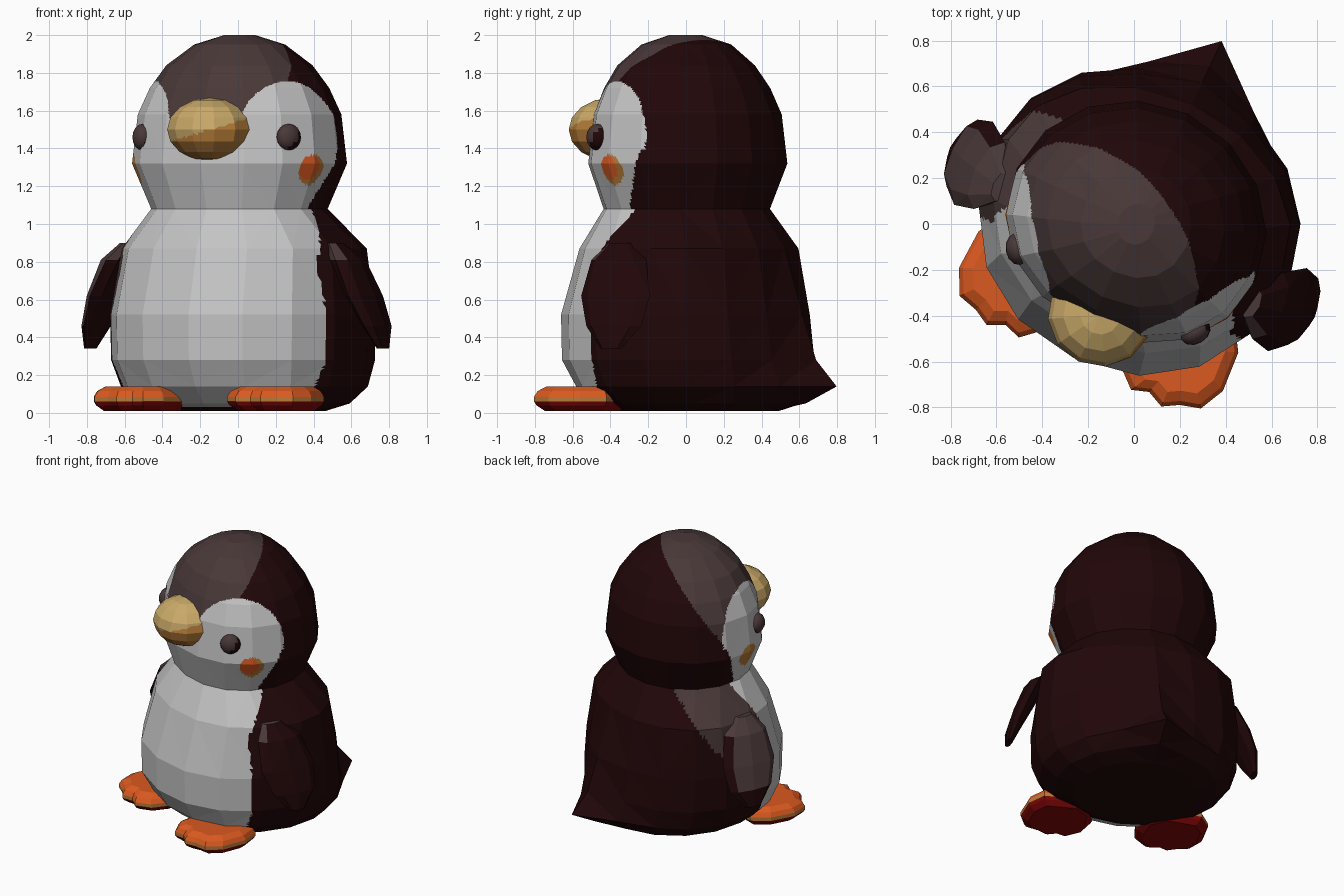
import bpy, bmesh
from math import sin, cos, pi, radians
from mathutils import Vector, Matrix

if "Cube" in bpy.data.objects:
    bpy.data.objects.remove(bpy.data.objects["Cube"])

# The figure is turned slightly about the vertical axis
POSE = Matrix.Translation((0.01, 0, 0)) @ Matrix.Rotation(radians(-25), 4, "Z")
GLOW = Vector((-0.64, -0.45, 0.6))

COLOURS = {
    "white": (0.55, 0.55, 0.55),
    "soft_brown": (0.068, 0.04, 0.04),
    "dark_brown": (0.015, 0.002, 0.0025),
    "orange": (0.7, 0.1, 0.014),
    "tan": (0.59, 0.4, 0.14),
    "ochre": (0.47, 0.2, 0.04),
    "dark_red": (0.23, 0.002, 0.002),
}
NAMES = list(COLOURS)
MATERIALS = []
for colour_name, rgb in COLOURS.items():
    mat = bpy.data.materials.new(colour_name)
    mat.use_nodes = True
    mat.diffuse_color = (*rgb, 1)
    mat.node_tree.nodes["Principled BSDF"].inputs["Base Color"].default_value = (*rgb, 1)
    MATERIALS.append(mat)


def finish(name, bm, rule, cuts=0, smooth=False):
    """Refine the flat facets, colour them by rule(centre, normal) and add the object."""
    bmesh.ops.recalc_face_normals(bm, faces=bm.faces)
    if cuts:
        bmesh.ops.triangulate(bm, faces=bm.faces)
        bmesh.ops.subdivide_edges(bm, edges=bm.edges, cuts=cuts, use_grid_fill=True)
    bm.normal_update()
    for f in bm.faces:
        f.material_index = NAMES.index(rule(f.calc_center_median(), f.normal))
        f.smooth = smooth
    mesh = bpy.data.meshes.new(name)
    bm.to_mesh(mesh)
    bm.free()
    for m in MATERIALS:
        mesh.materials.append(m)
    obj = bpy.data.objects.new(name, mesh)
    obj.matrix_world = POSE
    bpy.context.collection.objects.link(obj)


def loft(rings):
    """Skin a list of equal point rings and cap both ends."""
    bm = bmesh.new()
    loops = [[bm.verts.new(p) for p in ring] for ring in rings]
    n = len(loops[0])
    for a, b in zip(loops, loops[1:]):
        for i in range(n):
            j = (i + 1) % n
            bm.faces.new((a[i], a[j], b[j], b[i]))
    bm.faces.new(loops[0])
    bm.faces.new(loops[-1])
    return bm


def oval(z, width, back, front, y=0, x=0, n=16):
    """Ring of points, a little fuller across its front half."""
    pts = []
    for i in range(n):
        a = 2 * pi * i / n
        c, s = cos(a), sin(a)
        if s < 0:
            c = abs(c) ** 0.92 * (1 if c > 0 else -1)
            s = -abs(s) ** 0.92
        pts.append(Vector((x + width * c, y + s * (back if s > 0 else front), z)))
    return pts


def ball(centre, radii, turn=0):
    bm = bmesh.new()
    bmesh.ops.create_uvsphere(bm, u_segments=12, v_segments=8, radius=1)
    spin = Matrix.Rotation(radians(turn), 4, "Z")
    bm.transform(Matrix.Translation(centre) @ spin @ Matrix.Diagonal((*radii, 1)))
    return bm


def brown(p, edge):
    """Softer brown on the upper front side of a slanted plane through edge."""
    side = (POSE @ p - Vector(edge)).dot(Vector((0.2, 0.145, -0.19)))
    return "soft_brown" if side < 0 else "dark_brown"


# Head with two-lobed pale face and round cheeks
def head_colour(p, n):
    q = Vector((abs(p.x), p.y, p.z))
    if (q - Vector((0.53, -0.205, 1.28))).length < 0.088:
        glow_spot = (p - Vector((0.53, -0.23, 1.295))).length < 0.075
        return "orange" if glow_spot else "ochre"
    if p.z > 1.4 and (q - Vector((0.46, -0.28, 1.45))).length < 0.32:
        return "white"
    if p.z < 1.5 and -p.y > -0.02 + 0.38 * max(0, 1.45 - p.z):
        return "white"
    return brown(p, (-0.45, 0.38, 1.57))


head = [(1.08, 0.47, 0.44, 0.42), (1.32, 0.575, 0.53, 0.495), (1.58, 0.545, 0.5, 0.465),
        (1.72, 0.48, 0.44, 0.415), (1.84, 0.39, 0.36, 0.35), (1.95, 0.24, 0.24, 0.23),
        (2.0, 0.08, 0.09, 0.09)]
finish("head", loft([oval(*r) for r in head]), head_colour, cuts=13)


# Body with pale belly; the back forms a ridge that runs down to the pointed tail
def body_colour(p, n):
    limit = 0.26 if p.z < 0.82 else 0.26 - 0.7 * (p.z - 0.82)
    if -p.y > limit and p.z > 0.03:
        return "white"
    return brown(p, (-0.3, 0.47, 1.0))


body = [(0.01, 0.42, 0.42, 0.4, 0.08), (0.05, 0.55, 0.54, 0.53, 0.08),
        (0.14, 0.655, 0.59, 0.64, 0.08), (0.28, 0.7, 0.59, 0.72, 0.08),
        (0.52, 0.705, 0.56, 0.725, 0.08), (0.87, 0.66, 0.475, 0.64, 0.1),
        (1.08, 0.47, 0.44, 0.42, 0)]
body_rings = [oval(*r) for r in body]
for ring, ridge in zip(body_rings[1:5], (0.7, 0.88, 0.76, 0.68)):
    ring[4].y = ridge
# Spread the root of the tail over its neighbours
for i in (3, 5):
    body_rings[2][i].y += 0.04
finish("body", loft(body_rings), body_colour, cuts=9)

# Beak
beak_centre = Vector((0.025, -0.425, 1.5))


def beak_colour(p, n):
    offset = (POSE @ p) - (POSE @ beak_centre)
    return "tan" if offset.z > 0.3 * offset.x else "ochre"


finish("beak", ball(beak_centre, (0.23, 0.225, 0.168)), beak_colour, cuts=3)


def eye_colour(p, n):
    return "soft_brown" if (POSE.to_3x3() @ n).dot(GLOW) > -0.25 else "dark_brown"


def flipper_colour(p, n):
    lit = (POSE.to_3x3() @ n).dot(GLOW) > 0.3
    return "soft_brown" if lit and p.z > (0.45 if p.x < 0 else 0.82) else "dark_brown"


def foot_colour(p, n):
    if p.z < 0.055:
        return "dark_red"
    return "ochre" if p.z < 0.08 else "orange"


# Flipper stations: height, sideways, forward, half width, half thickness
stations = [(0.9, 0.6, -0.1, 0.07, 0.04), (0.81, 0.67, -0.08, 0.16, 0.07),
            (0.62, 0.755, -0.06, 0.2, 0.06), (0.46, 0.82, -0.04, 0.16, 0.045),
            (0.34, 0.855, -0.04, 0.06, 0.022)]
# Foot outline with three toes
toes = [(0.17, 0.28), (0.15, 0.45), (0.185, 0.59), (0.27, 0.665), (0.345, 0.64), (0.42, 0.675),
        (0.49, 0.635), (0.58, 0.61), (0.635, 0.5), (0.625, 0.32), (0.55, 0.2), (0.3, 0.18)]
foot_layers = [(0.01, 0.78), (0.04, 0.95), (0.06, 1), (0.085, 1), (0.115, 0.93), (0.14, 0.75)]

for side, label in ((1, "left"), (-1, "right")):
    # Eyes are slightly flattened against the head
    eye = ball((side * 0.428 + 0.005, -0.318, 1.46), (0.052, 0.07, 0.07), -90 + side * 55)
    finish(label + "_eye", eye, eye_colour, cuts=1, smooth=True)

    flipper = loft([oval(z, t, w, w, y, side * x, 8) for z, x, y, w, t in stations])
    finish(label + "_flipper", flipper, flipper_colour, cuts=2)

    mid = Vector((0.41, 0.4))
    rings = []
    for z, s in foot_layers:
        flat = [mid + (Vector(p) - mid) * s for p in toes]
        rings.append([Vector((side * p.x + 0.015, -p.y, z)) for p in flat])
    finish(label + "_foot", loft(rings), foot_colour)
